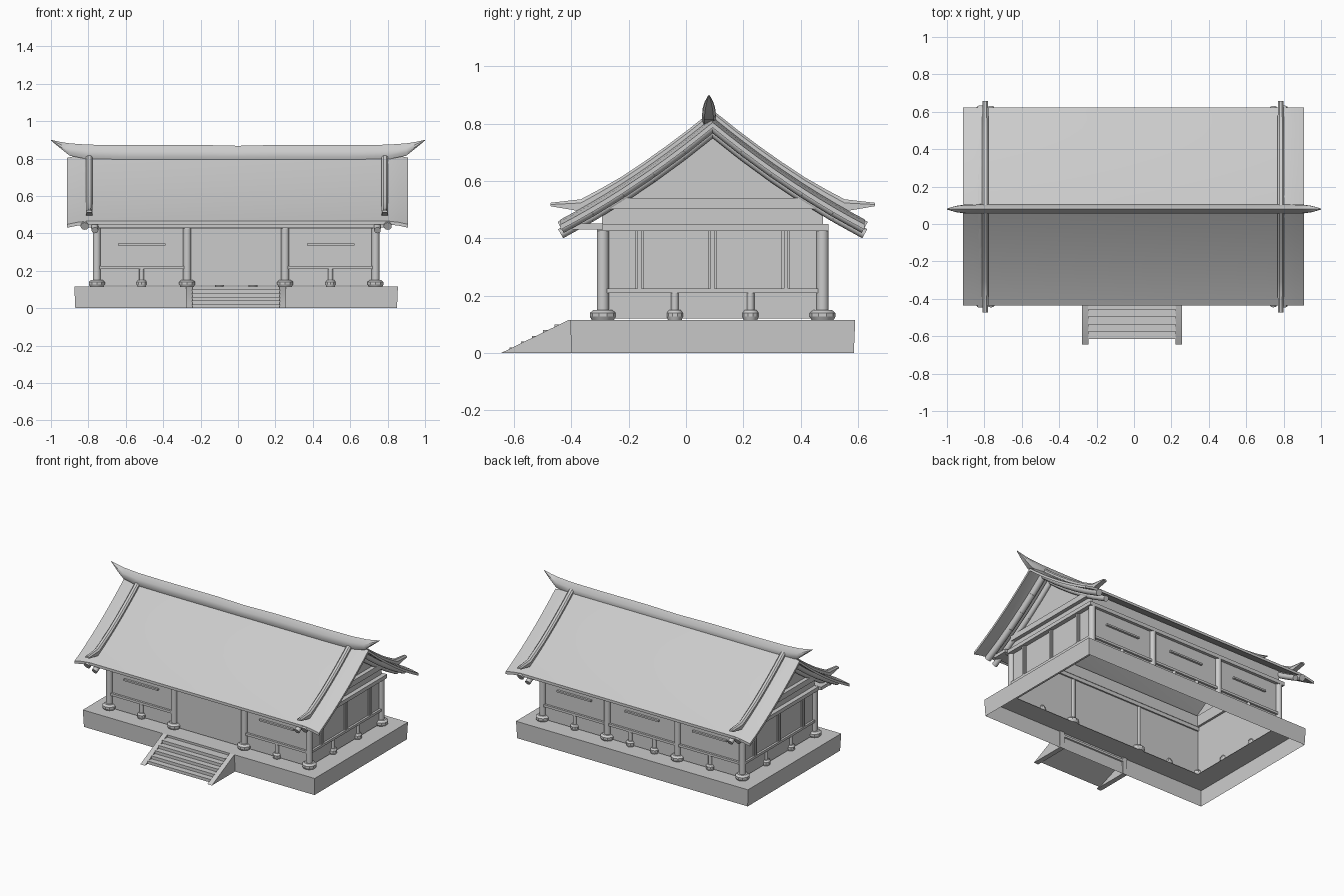
import bpy, bmesh
from mathutils import Vector

cube = bpy.data.objects.get("Cube")
if cube:
    bpy.data.objects.remove(cube, do_unlink=True)

grey = bpy.data.materials.new("plain grey")
grey.use_nodes = True
colour = (0.6, 0.6, 0.6, 1)
grey.diffuse_color = colour
grey.node_tree.nodes["Principled BSDF"].inputs["Base Color"].default_value = colour

CX, CY = -0.01, 0.093        # hall centre
HW, HD = 0.745, 0.383        # column half spacing
BASE, SILL, HEAD = 0.115, 0.21, 0.425
parts = []


def finish(bm, name):
    bmesh.ops.recalc_face_normals(bm, faces=bm.faces)
    mesh = bpy.data.meshes.new(name)
    bm.to_mesh(mesh)
    bm.free()
    mesh.materials.append(grey)
    ob = bpy.data.objects.new(name, mesh)
    bpy.context.collection.objects.link(ob)
    parts.append(ob)


def loft(bm, loops, caps=True):
    rings = [[bm.verts.new(p) for p in loop] for loop in loops]
    n = len(rings[0])
    for a, b in zip(rings, rings[1:]):
        for i in range(n):
            j = (i + 1) % n
            bm.faces.new((a[i], a[j], b[j], b[i]))
    if caps:
        bm.faces.new(rings[0][::-1])
        bm.faces.new(rings[-1])


def prism(bm, yz, x0, x1):
    loft(bm, [[(x, y, z) for y, z in yz] for x in (x0, x1)])


def box(bm, x0, x1, y0, y1, z0, z1):
    prism(bm, [(y0, z0), (y1, z0), (y1, z1), (y0, z1)], x0, x1)


def ring(bm, hw, hd, t, z0, z1):
    # four-sided frame around the hall
    for s in (-1, 1):
        y, x = CY + s * (hd - t / 2), CX + s * (hw - t / 2)
        box(bm, CX - hw, CX + hw, y - t / 2, y + t / 2, z0, z1)
        box(bm, x - t / 2, x + t / 2, CY - hd + t, CY + hd - t, z0, z1)


def rod(bm, p, q, r0, r1=None, sides=12):
    p, q = Vector(p), Vector(q)
    d = q - p
    m = d.to_track_quat('Z', 'Y').to_matrix().to_4x4()
    m.translation = (p + q) / 2
    bmesh.ops.create_cone(bm, cap_ends=True, segments=sides, radius1=r0,
                          radius2=r0 if r1 is None else r1, depth=d.length, matrix=m)


def roof_z(d):
    d = abs(d)
    return 0.822 - 0.82 * d + 0.28 * d * d


def rectangle(hw, hd, z):
    return [(CX + sx * hw, CY + sy * hd, z)
            for sx, sy in ((-1, -1), (1, -1), (1, 1), (-1, 1))]


# Hollow platform with a walkway around the hall
bm = bmesh.new()
loft(bm, [rectangle(0.86, 0.492, 0), rectangle(0.865, 0.497, BASE),
          rectangle(0.72, 0.355, BASE)], caps=False)
finish(bm, "platform")

# Front stairs and sloped side walls
bm = bmesh.new()
profile = [(-0.615, 0)]
for i in range(5):
    y = -0.615 + 0.039 * i
    profile += [(y, 0.02 * (i + 1)), (y + 0.039, 0.02 * (i + 1))]
profile[0] = (-0.615, 0.0)
profile += [(-0.395, 0.1), (-0.395, 0.085)]
prism(bm, profile, CX - 0.235, CX + 0.235)
finish(bm, "stairs")
bm = bmesh.new()
for s in (-1, 1):
    x = CX + s * 0.25
    prism(bm, [(-0.645, 0), (-0.395, 0), (-0.395, BASE), (-0.41, BASE)], x - 0.017, x + 0.017)
finish(bm, "stair_side_walls")

# Walls
bm = bmesh.new()
ring(bm, HW, HD, 0.015, BASE + 0.005, HEAD)
finish(bm, "walls")

# Columns and short posts on rounded stone bases
columns, bases, posts = bmesh.new(), bmesh.new(), bmesh.new()


def stone(x, y, r):
    for z0, z1, a, b in ((0, 0.012, 0.85, 1), (0.012, 0.025, 1, 1), (0.025, 0.036, 1, 0.7)):
        rod(bases, (x, y, BASE + z0), (x, y, BASE + z1), r * a, r * b, 10)


for s in (-1, 1):
    y = CY + s * HD
    for dx in (-HW, -0.262, 0.262, HW):
        rod(columns, (CX + dx, y, BASE), (CX + dx, y, HEAD + 0.005), 0.021, sides=16)
        stone(CX + dx, y, 0.045)
    spots = [(CX + dx, y) for dx in ((-0.505, 0.505) if s < 0 else (-0.505, -0.09, 0.09, 0.505))]
    spots += [(CX + s * HW, CY + dy) for dy in (-0.132, 0.132)]
    for px, py in spots:
        rod(posts, (px, py, BASE), (px, py, SILL), 0.013)
        stone(px, py, 0.028)
finish(columns, "columns")
finish(bases, "column_bases")
finish(posts, "short_posts")

# Sill rails, left open at the front doorway
bm = bmesh.new()
for s in (-1, 1):
    x, y = CX + s * HW, CY - HD
    box(bm, x - 0.014, x + 0.014, CY - HD, CY + HD, SILL, SILL + 0.016)
    a, b = sorted((CX + s * 0.262, x))
    box(bm, a, b, y - 0.014, y + 0.014, SILL, SILL + 0.016)
box(bm, CX - HW, CX + HW, CY + HD - 0.014, CY + HD + 0.014, SILL, SILL + 0.016)
finish(bm, "sill_rails")

# Upright slats on the side walls
bm = bmesh.new()
for s in (-1, 1):
    for dy in (-0.255, 0, 0.255):
        x, y = CX + s * HW, CY + dy
        box(bm, x - 0.008, x + 0.008, y - 0.015, y + 0.015, SILL + 0.016, HEAD)
        box(bm, x - 0.015, x + 0.015, y - 0.007, y + 0.007, SILL + 0.016, HEAD)
finish(bm, "side_slats")

# Horizontal bars on front and back panels
bm = bmesh.new()
for s, dx in ((-1, -0.505), (-1, 0.505), (1, -0.505), (1, 0), (1, 0.505)):
    x, y = CX + dx, CY + s * (HD + 0.006)
    box(bm, x - 0.127, x + 0.127, y - 0.008, y + 0.008, 0.335, 0.346)
finish(bm, "panel_bars")

# Head beams, front plank and upper fascia
bm = bmesh.new()
ring(bm, 0.775, 0.403, 0.045, HEAD, 0.45)
finish(bm, "head_beam")
bm = bmesh.new()
box(bm, CX - 0.795, CX + 0.795, -0.395, -0.29, 0.431, 0.452)
finish(bm, "front_plank")
bm = bmesh.new()
ring(bm, HW, 0.385, 0.03, 0.45, 0.525)
finish(bm, "fascia")

# Curved roof slab, dipping slightly at the ends
steps = [i * 0.53 / 10 for i in range(-10, 11)]
bm = bmesh.new()
loops = []
for x, drop in ((-0.913, 0.018), (-0.86, 0.007), (-0.8, 0), (0.8, 0), (0.86, 0.007), (0.909, 0.018)):
    top = [(x, CY + d, roof_z(d) - drop) for d in steps]
    loops.append(top + [(a, b, c - 0.018) for a, b, c in reversed(top)])
loft(bm, loops)
finish(bm, "roof")

# Gable walls, tie beams and rafters
gables, ties, rafters = bmesh.new(), bmesh.new(), bmesh.new()
inner = [d for d in steps if abs(d) < 0.4]
for s in (-1, 1):
    x = CX + s * 0.735
    outline = [(CY + d, roof_z(d) - 0.012) for d in inner]
    prism(gables, [(CY - 0.37, 0.5)] + outline + [(CY + 0.37, 0.5)], x - 0.008, x + 0.008)
    x = CX + s * 0.75
    box(ties, x - 0.02, x + 0.02, CY - 0.36, CY + 0.36, 0.503, 0.54)
    for off, r, dz in ((0.755, 0.018, 0.05), (0.81, 0.022, 0.028)):
        x = CX + s * off
        for a, b in zip(steps[::2], steps[2::2]):
            rod(rafters, (x, CY + a, roof_z(a) - dz), (x, CY + b, roof_z(b) - dz), r)
finish(gables, "gable_walls")
finish(ties, "gable_tie_beams")
finish(rafters, "gable_rafters")

# Descending ribs with upturned tips
bm = bmesh.new()
run = [0, 0.08, 0.16, 0.24, 0.32, 0.4, 0.46]
for s in (-1, 1):
    for x in (CX + 0.795, CX - 0.785):
        loops = []
        for d in run:
            y, z = CY + s * d, roof_z(d)
            lift = 0.025 + 0.05 * max(0, d - 0.32)
            loops.append([(x - 0.017, y, z - 0.01), (x - 0.017, y, z + lift * 0.6),
                          (x - 0.008, y, z + lift), (x + 0.008, y, z + lift),
                          (x + 0.017, y, z + lift * 0.6), (x + 0.017, y, z - 0.01)])
        y = CY + s * 0.565
        loops.append([(x + dx, y, z) for dx, z in ((-0.015, 0.512), (-0.015, 0.518), (-0.006, 0.524),
                                                   (0.006, 0.524), (0.015, 0.518), (0.015, 0.512))])
        loft(bm, loops)
finish(bm, "roof_ribs")

# Main ridge sweeping up to points at both ends
bm = bmesh.new()
half = [(0.22, 0.79, 0.873, 0.025), (0.6, 0.79, 0.872, 0.025), (0.8, 0.795, 0.874, 0.025),
        (0.9, 0.815, 0.881, 0.024), (0.95, 0.855, 0.889, 0.017), (1, 0.896, 0.9, 0.003)]
stations = [(-x, *r) for x, *r in reversed(half)] + [(0, 0.79, 0.868, 0.025)] + half
loft(bm, [[(x, 0.08 + k * w, z0 + (z1 - z0) * h) for k, h in
           ((-0.7, 0), (-1, 0.25), (-0.9, 0.6), (0, 1), (0.9, 0.6), (1, 0.25), (0.7, 0))]
          for x, z0, z1, w in stations])
finish(bm, "ridge")

# Smooth shading with sharp edges kept
bpy.ops.object.select_all(action='DESELECT')
for ob in parts:
    ob.select_set(True)
bpy.context.view_layer.objects.active = parts[0]
bpy.ops.object.shade_smooth_by_angle(angle=0.6)
